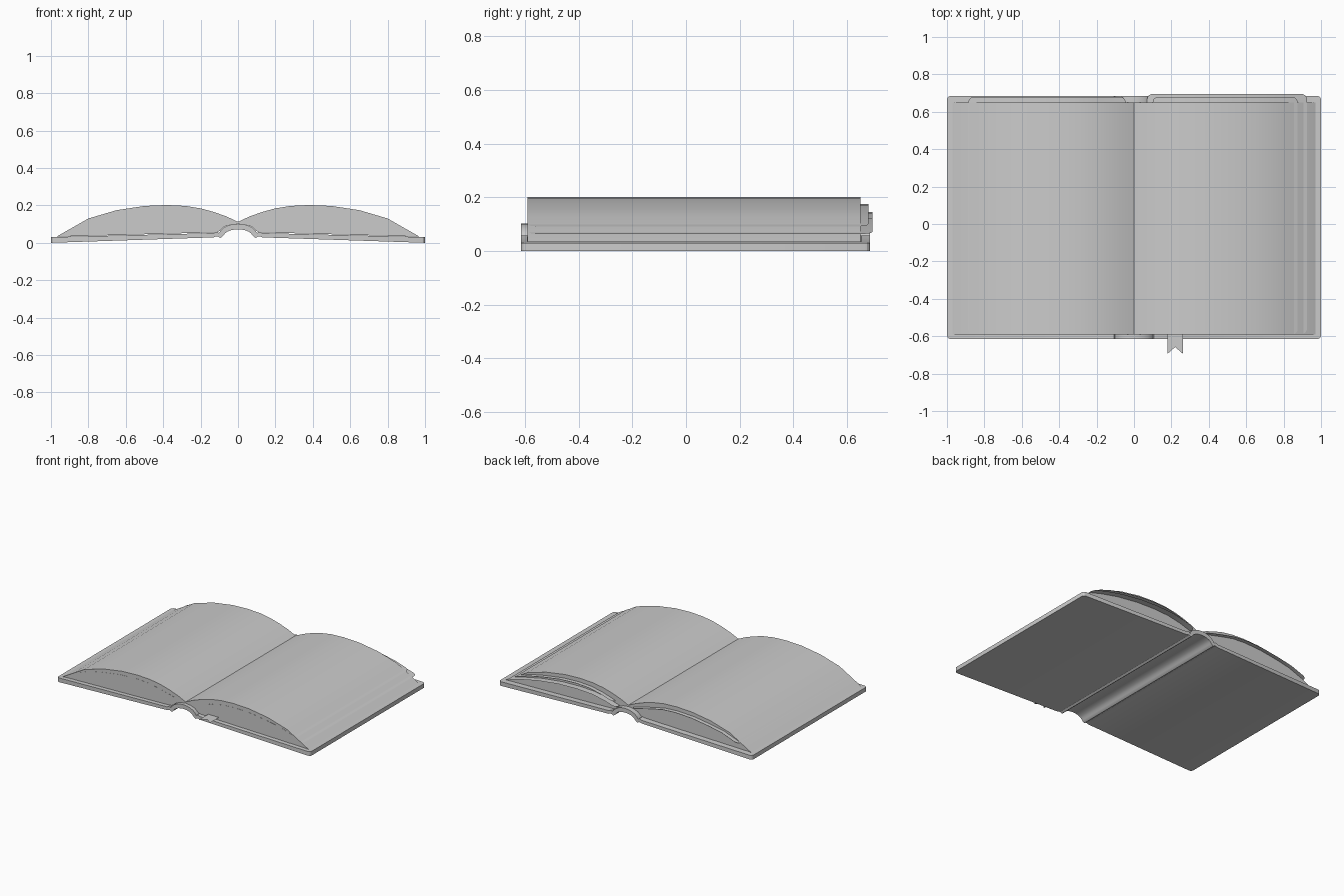
import bpy, bmesh, math

if "Cube" in bpy.data.objects:
    bpy.data.objects.remove(bpy.data.objects["Cube"])


def finish(name, bm, smooth=30):
    bmesh.ops.recalc_face_normals(bm, faces=bm.faces)
    mesh = bpy.data.meshes.new(name)
    bm.to_mesh(mesh)
    bm.free()
    ob = bpy.data.objects.new(name, mesh)
    bpy.context.collection.objects.link(ob)
    bpy.ops.object.select_all(action='DESELECT')
    ob.select_set(True)
    bpy.context.view_layer.objects.active = ob
    bpy.ops.object.shade_smooth_by_angle(angle=math.radians(smooth))
    return ob


def prism(profile, y0, y1):
    """Closed xz profile extruded along y."""
    bm = bmesh.new()
    face = bm.faces.new([bm.verts.new((x, y0, z)) for x, z in profile])
    ext = bmesh.ops.extrude_face_region(bm, geom=[face], use_keep_orig=True)
    for v in ext["geom"]:
        if isinstance(v, bmesh.types.BMVert):
            v.co.y = y1
    return bm


def height(curve, x):
    for (xa, za), (xb, zb) in zip(curve, curve[1:]):
        if x <= xb:
            return za + (zb - za) * (x - xa) / (xb - xa)
    return curve[-1][1]


def sheet(name, curve, y0, y1, side=1, r=0.03):
    """Thin curved page with rounded corners."""
    a, b = curve[0][0], curve[-1][0]
    steps = [r * (1 - math.cos(i * math.pi / 10)) for i in range(6)]
    xs = sorted({a + s for s in steps} | {b - s for s in steps}
                | {p[0] for p in curve})
    bm = bmesh.new()
    rows = []
    for x in xs:
        d = min(x - a, b - x, r)
        inset = r - math.sqrt(max(0, r * r - (r - d) ** 2))
        z = height(curve, x)
        rows.append([bm.verts.new((side * x, y, z)) for y in (y0 + inset, y1 - inset)])
    for p, q in zip(rows, rows[1:]):
        bm.faces.new((p[0], q[0], q[1], p[1]))
    finish(name, bm)


# Cover: two boards, hinge grooves and arched spine in one profile
arch = [math.pi * i / 12 for i in range(1, 6)]
top_half = [(1, 0.030), (0.13, 0.052), (0.118, 0.058), (0.108, 0.058), (0.098, 0.048)]
top_half += [(0.105 * math.cos(t), 0.035 + 0.067 * math.sin(t)) for t in arch]
low_half = [(1, 0.003), (0.13, 0.029), (0.118, 0.034), (0.108, 0.034), (0.095, 0.026), (0.085, 0.032)]
low_half += [(0.08 * math.cos(t), 0.030 + 0.042 * math.sin(t)) for t in arch]
low_half[0] = (1, 0.0)
top = top_half + [(0, 0.102)] + [(-x, z) for x, z in reversed(top_half)]
low = low_half + [(0, 0.072)] + [(-x, z) for x, z in reversed(low_half)]
bm = prism(top + low[::-1], -0.615, 0.685)
corners = [e for e in bm.edges
           if all(abs(v.co.x) > 0.99 for v in e.verts)
           and abs(e.verts[0].co.y - e.verts[1].co.y) < 1e-4]
bmesh.ops.bevel(bm, geom=corners, offset=0.02, segments=3, affect='EDGES', profile=0.5)
finish("cover", bm)

# Page blocks with bulging tops
page_top = [(0, 0.112), (0.06, 0.140), (0.13, 0.165), (0.2, 0.184), (0.28, 0.197), (0.38, 0.202),
            (0.5, 0.197), (0.65, 0.174), (0.8, 0.130), (0.97, 0.033)]
page_low = [(0.12, 0.056), (0.1, 0.062), (0.075, 0.085), (0.04, 0.098), (0, 0.103)]
for side, label in ((1, "right"), (-1, "left")):
    finish("page_block_" + label,
           prism([(side * x, z) for x, z in page_top + page_low], -0.59, 0.65))
    # Endpaper lying on the board
    sheet("endpaper_" + label, [(0.13, 0.055), (0.96, 0.035)], -0.592, 0.655, side, 0.01)

# Loose pages sticking out at the back
upper = [(0.1, 0.118), (0.2, 0.150), (0.29, 0.169), (0.39, 0.175), (0.52, 0.169),
         (0.66, 0.148), (0.76, 0.128), (0.875, 0.092)]
lower = [(0.07, 0.092), (0.16, 0.120), (0.26, 0.139), (0.38, 0.145), (0.52, 0.141),
         (0.68, 0.122), (0.82, 0.093), (0.925, 0.064)]
left = [(0.045, 0.112)] + upper[1:-1] + [(0.885, 0.082)]
sheet("loose_page_upper_right", upper, -0.591, 0.68)
sheet("loose_page_lower_right", lower, -0.588, 0.695)
sheet("loose_page_left", left, -0.591, 0.68, -1)

# Ribbon bookmark with swallow tail
bm = bmesh.new()
bm.faces.new([bm.verts.new((x, y, 0.072)) for x, y in
              ((0.178, -0.5), (0.178, -0.695), (0.22, -0.658), (0.263, -0.695), (0.263, -0.5))])
finish("ribbon", bm)
